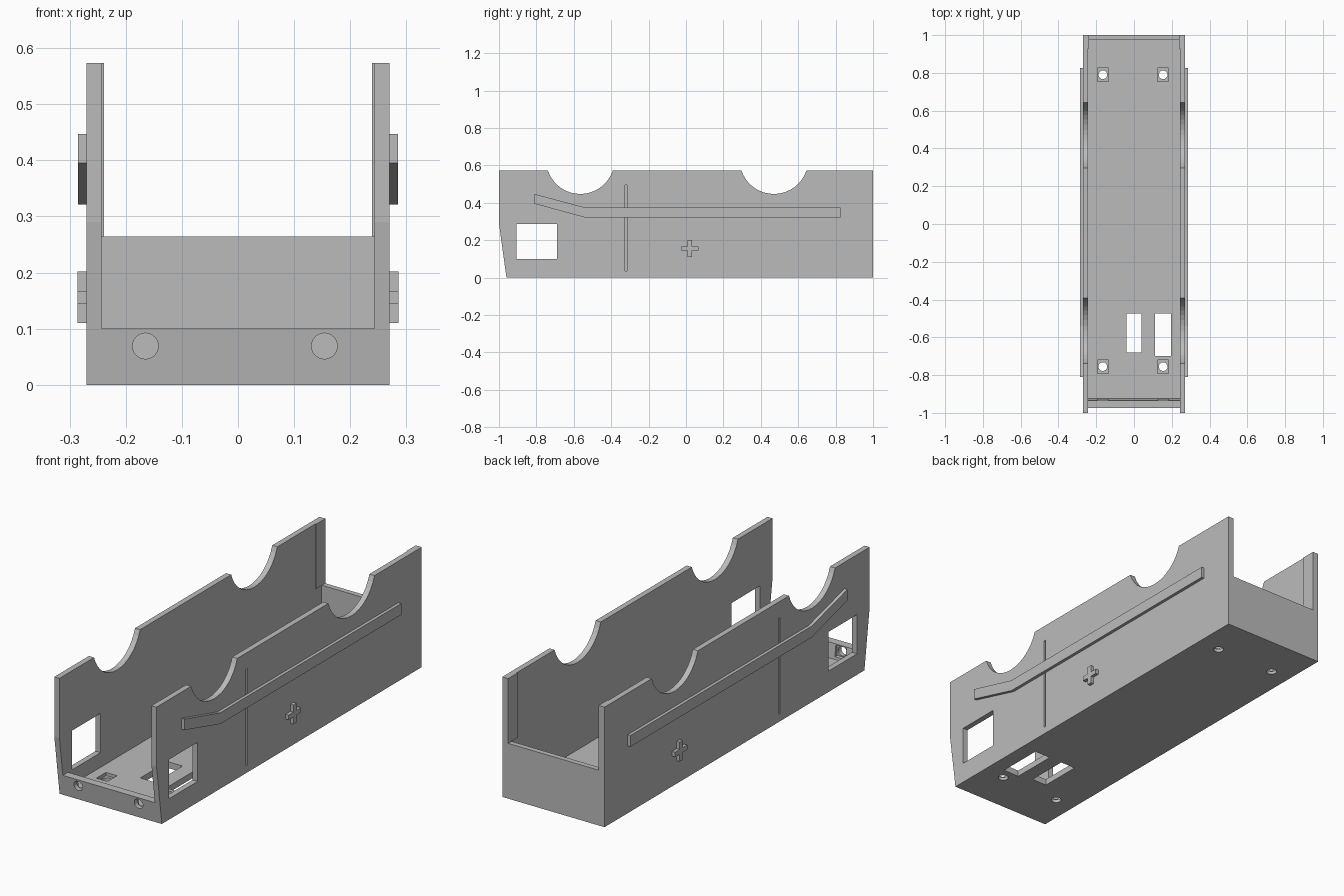
import bpy
import bmesh
import math
from mathutils import Matrix, Vector

cube = bpy.data.objects.get("Cube")
if cube:
    bpy.data.objects.remove(cube, do_unlink=True)

gray = bpy.data.materials.new("plain gray")
gray.use_nodes = True
gray.diffuse_color = (0.5, 0.5, 0.5, 1)
gray.node_tree.nodes["Principled BSDF"].inputs["Base Color"].default_value = gray.diffuse_color


def finish(name, bm):
    bmesh.ops.recalc_face_normals(bm, faces=bm.faces)
    mesh = bpy.data.meshes.new(name)
    bm.to_mesh(mesh)
    bm.free()
    mesh.materials.append(gray)
    obj = bpy.data.objects.new(name, mesh)
    bpy.context.collection.objects.link(obj)
    return obj


def prism(name, profile, x0, x1):
    """Extrude a (y, z) outline from x0 to x1."""
    bm = bmesh.new()
    face = bm.faces.new([bm.verts.new((x0, y, z)) for y, z in profile])
    new = bmesh.ops.extrude_face_region(bm, geom=[face])["geom"]
    bmesh.ops.translate(bm, vec=(x1 - x0, 0, 0),
                        verts=[v for v in new if isinstance(v, bmesh.types.BMVert)])
    return finish(name, bm)


def box(name, x0, x1, y0, y1, z0, z1):
    return prism(name, [(y0, z0), (y1, z0), (y1, z1), (y0, z1)], x0, x1)


def rod(name, center, radius, length, axis, sides):
    bm = bmesh.new()
    turn = Vector((0, 0, 1)).rotation_difference(Vector(axis)).to_matrix().to_4x4()
    bmesh.ops.create_cone(bm, cap_ends=True, segments=sides, radius1=radius, radius2=radius,
                          depth=length, matrix=Matrix.Translation(center) @ turn)
    return finish(name, bm)


def cut(target, cutter):
    mod = target.modifiers.new("cut", "BOOLEAN")
    mod.operation, mod.solver, mod.object = "DIFFERENCE", "EXACT", cutter
    graph = bpy.context.evaluated_depsgraph_get()
    mesh = bpy.data.meshes.new_from_object(target.evaluated_get(graph))
    target.modifiers.clear()
    target.data = mesh
    bpy.data.objects.remove(cutter, do_unlink=True)


HALF, INNER, TOP, FLOOR = 0.27, 0.243, 0.573, 0.03

# Tray body: solid outline with the open cavity removed
body = prism("tray_body", [(-0.96, 0), (1, 0), (1, TOP), (-1, TOP), (-1, 0.29)], -HALF, HALF)
cut(body, prism("cavity", [(-0.925, FLOOR), (0.975, FLOOR), (0.975, 0.264), (1.1, 0.264),
                           (1.1, 0.7), (-1.1, 0.7), (-1.1, 0.1), (-0.935, 0.1)], -INNER, INNER))

# Round scoops along the top of both walls
for y in (-0.565, 0.47):
    cut(body, rod("scoop", (0, y, 0.63), 0.183, 1, (1, 0, 0), 40))

# Side windows
cut(body, box("window", -1, 1, -0.905, -0.69, 0.1, 0.287))

# Thin vertical grooves on the outside of the walls
for side in (-1, 1):
    a, b = sorted((side * (HALF - 0.012), side * 0.4))
    cut(body, box("groove", a, b, -0.325, -0.315, 0.035, 0.495))

# Floor slots
cut(body, box("slot", -0.04, 0.04, -0.68, -0.475, -0.1, 0.09))
cut(body, box("slot", 0.11, 0.195, -0.70, -0.475, -0.1, 0.09))

# Screw holes with square nut pockets, in the floor and the front lip
for x in (-0.165, 0.154):
    for y in (-0.755, 0.79):
        cut(body, box("pocket", x - 0.029, x + 0.029, y - 0.036, y + 0.036, 0.015, 0.08))
        cut(body, rod("screw_hole", (x, y, 0), 0.023, 0.2, (0, 0, 1), 24))
    cut(body, box("pocket", x - 0.028, x + 0.028, -0.945, -0.9, 0.042, 0.095))
    cut(body, rod("screw_hole", (x, -0.95, 0.069), 0.023, 0.12, (0, 1, 0), 24))

# Raised bent rails and plus marks on the outer walls, thin strips at the rear corners
rail = [(-0.81, 0.447), (-0.81, 0.395), (-0.54, 0.321), (0.825, 0.321), (0.825, 0.375), (-0.54, 0.375)]
arm, tip = 0.0115, 0.046
quarter = [(arm, arm), (arm, tip), (-arm, tip)]
for side, label, plus_y in ((1, "left", 0.02), (-1, "right", 0.445)):
    prism(label + "_rail", rail, side * HALF, side * 0.285)
    plus = []
    for k in range(4):
        c, s = round(math.cos(k * math.pi / 2)), round(math.sin(k * math.pi / 2))
        plus += [(plus_y + c * y - s * z, 0.156 + s * y + c * z) for y, z in quarter]
    prism(label + "_plus", plus, side * HALF, side * 0.286)
    box(label + "_corner_strip", side * (INNER - 0.004), side * INNER, 0.93, 1, 0.264, TOP)
